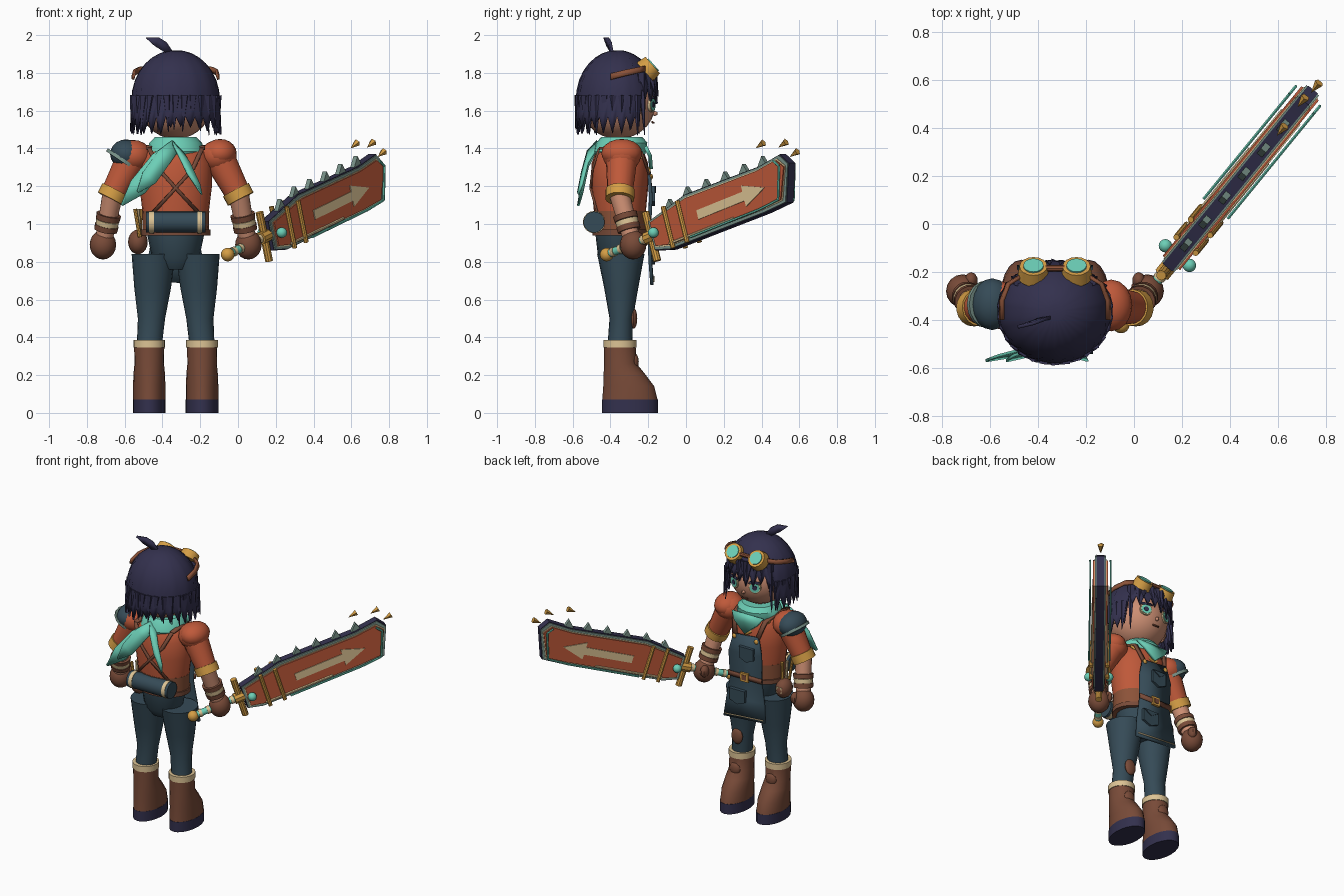
import bpy, bmesh, math, random
from mathutils import Vector, Matrix

random.seed(4)
cube = bpy.data.objects.get("Cube")
if cube:
    bpy.data.objects.remove(cube, do_unlink=True)

CX, CY = -0.33, -0.35
made = []


def material(name, r, g, b):
    m = bpy.data.materials.new(name)
    m.use_nodes = True
    m.diffuse_color = (r, g, b, 1)
    m.node_tree.nodes["Principled BSDF"].inputs["Base Color"].default_value = (r, g, b, 1)
    return m


NAVY = material("navy", 0.033, 0.03, 0.075)
SLATE = material("slate", 0.036, 0.07, 0.095)
BROWN = material("brown leather", 0.19, 0.07, 0.04)
RUST = material("rust", 0.26, 0.085, 0.04)
ORANGE = material("orange cloth", 0.52, 0.1, 0.042)
TEAL = material("teal", 0.15, 0.62, 0.47)
GOLD = material("gold", 0.66, 0.34, 0.06)
CREAM = material("cream", 0.72, 0.55, 0.3)
SKIN = material("skin", 0.6, 0.27, 0.17)
SAGE = material("sage metal", 0.19, 0.29, 0.25)


def finish(name, bm, mat, matrix=None, thick=0):
    if matrix:
        bm.transform(matrix)
    bmesh.ops.recalc_face_normals(bm, faces=bm.faces)
    me = bpy.data.meshes.new(name)
    bm.to_mesh(me)
    bm.free()
    me.materials.append(mat)
    ob = bpy.data.objects.new(name, me)
    bpy.context.collection.objects.link(ob)
    if thick:
        mod = ob.modifiers.new("thickness", "SOLIDIFY")
        mod.thickness, mod.offset = thick, 0
    made.append(ob)
    return ob


def loft(name, rings, mat, seg=20):
    """Stack of ellipses (x, y, z, rx, ry) with closed ends."""
    bm = bmesh.new()
    loops = [[bm.verts.new((x + rx * math.cos(math.tau * i / seg), y + ry * math.sin(math.tau * i / seg), z))
              for i in range(seg)] for x, y, z, rx, ry in rings]
    for a, b in zip(loops, loops[1:]):
        for i in range(seg):
            j = (i + 1) % seg
            bm.faces.new((a[i], a[j], b[j], b[i]))
    bm.faces.new(loops[0])
    bm.faces.new(loops[-1])
    return finish(name, bm, mat)


def ball(name, loc, size, mat, seg=16):
    bm = bmesh.new()
    bmesh.ops.create_uvsphere(bm, u_segments=seg, v_segments=seg // 2 + 2, radius=1)
    return finish(name, bm, mat, Matrix.Translation(loc) @ Matrix.Diagonal((*size, 1)))


def tube(name, a, b, ra, rb, mat, seg=16):
    a, b = Vector(a), Vector(b)
    bm = bmesh.new()
    bmesh.ops.create_cone(bm, cap_ends=True, segments=seg, radius1=ra, radius2=rb, depth=(b - a).length)
    turn = (b - a).to_track_quat("Z", "Y").to_matrix().to_4x4()
    return finish(name, bm, mat, Matrix.Translation((a + b) / 2) @ turn)


def ribbon(name, pts, widths, side, thick, mat):
    bm = bmesh.new()
    side = Vector(side).normalized()
    rows = [(bm.verts.new(Vector(p) - side * w), bm.verts.new(Vector(p) + side * w)) for p, w in zip(pts, widths)]
    for (a, b), (c, d) in zip(rows, rows[1:]):
        bm.faces.new((a, b, d, c))
    return finish(name, bm, mat, thick=thick)


def plate(name, outline, low, high, mat, matrix):
    bm = bmesh.new()
    face = bm.faces.new([bm.verts.new((u, v, low)) for u, v in outline])
    new = bmesh.ops.extrude_face_region(bm, geom=[face])["geom"]
    bmesh.ops.translate(bm, vec=(0, 0, high - low), verts=[g for g in new if isinstance(g, bmesh.types.BMVert)])
    return finish(name, bm, mat, matrix)


# Legs and boots
for s, side in ((-1, "right"), (1, "left")):
    x = CX + s * 0.14
    loft(side + "_sole", [(x, -0.297, z, 0.087, 0.148) for z in (0, 0.07)], NAVY)
    loft(side + "_boot", [(x, -0.297, 0.07, 0.086, 0.146), (x, -0.303, 0.14, 0.086, 0.135),
                          (x, -0.328, 0.21, 0.083, 0.108), (x, -0.347, 0.26, 0.078, 0.086),
                          (x, CY, 0.36, 0.08, 0.083)], BROWN)
    loft(side + "_boot_cuff", [(x, CY, z, 0.084, 0.088) for z in (0.345, 0.385)], CREAM)
    loft(side + "_trouser_leg", [(x, CY, 0.35, 0.066, 0.066), (CX + s * 0.128, -0.343, 0.5, 0.072, 0.062),
                                 (CX + s * 0.122, -0.343, 0.66, 0.097, 0.09),
                                 (CX + s * 0.117, -0.345, 0.84, 0.116, 0.125)], SLATE)
    ball(side + "_boot_pad", (x, -0.272, 0.27), (0.04, 0.022, 0.045), BROWN)
ball("knee_patch", (CX + 0.128, -0.278, 0.5), (0.042, 0.02, 0.055), BROWN)

# Torso
loft("hips", [(CX, CY, 0.76, 0.085, 0.07), (CX, CY, 0.82, 0.125, 0.115), (CX, CY, 0.95, 0.152, 0.13)], SLATE)
loft("waist", [(CX, CY, 0.94, 0.175, 0.136), (CX, CY, 1.07, 0.178, 0.14)], RUST)
loft("belt", [(CX, CY, z, 0.184, 0.145) for z in (0.94, 0.97)], BROWN)
loft("shirt", [(CX, CY, 1.05, 0.174, 0.136), (CX, CY, 1.2, 0.192, 0.15), (CX, CY, 1.32, 0.19, 0.15),
               (CX, CY, 1.4, 0.15, 0.12), (CX, CY, 1.44, 0.08, 0.08)], ORANGE, 24)

# Arms
for s, side in ((-1, "right"), (1, "left")):
    shoulder = Vector((CX + s * 0.225, -0.34, 1.36))
    elbow = Vector((CX + s * 0.335, -0.35, 1.15))
    hand = Vector((CX + s * 0.385, -0.28, 0.89))
    along = lambda t: elbow.lerp(hand, t)
    up = (shoulder - elbow).normalized()
    ball(side + "_shoulder", shoulder, (0.098, 0.1, 0.085), ORANGE)
    tube(side + "_sleeve", elbow, shoulder, 0.066, 0.085, ORANGE)
    tube(side + "_sleeve_band", elbow - up * 0.02, elbow + up * 0.035, 0.077, 0.077, GOLD)
    tube(side + "_forearm", elbow, hand, 0.055, 0.045, SKIN)
    for t, r, m in ((0.38, 0.066, BROWN), (0.5, 0.062, CREAM), (0.6, 0.064, BROWN)):
        tube(side + "_bracer", along(t), along(t + 0.11), r, r - 0.002, m)
    ball(side + "_glove", hand, (0.07, 0.07, 0.078), BROWN)
    ball(side + "_thumb", hand + Vector((-s * 0.035, 0.045, 0.02)), (0.028, 0.035, 0.04), BROWN, 10)
ball("shoulder_pad", (CX - 0.262, -0.335, 1.37), (0.085, 0.108, 0.078), SLATE)
tube("shoulder_pad_rim", (CX - 0.285, -0.335, 1.33), (CX - 0.275, -0.335, 1.345), 0.1, 0.1, SAGE)
ball("shoulder_cap", (CX + 0.235, -0.34, 1.375), (0.088, 0.108, 0.075), ORANGE)

# Straps, crossing on the back
for s in (-1, 1):
    ribbon("back_strap", [(CX + s * 0.14, -0.46, 1.4), (CX + s * 0.09, -0.495, 1.29),
                          (CX, -0.506, 1.19), (CX - s * 0.13, -0.467, 1.05)], [0.012] * 4, (1, 0, 0), 0.012, BROWN)
    ribbon("front_strap", [(CX + s * 0.14, -0.46, 1.4), (CX + s * 0.14, CY, 1.41), (CX + s * 0.12, -0.235, 1.38),
                           (CX + s * 0.085, -0.195, 1.26)], [0.014] * 4, (1, 0, 0), 0.014, BROWN)
    ball("strap_button", (CX + s * 0.085, -0.185, 1.25), (0.016, 0.01, 0.016), GOLD, 10)
    ribbon("collar_trim", [(CX + s * 0.14, -0.262, 1.38), (CX, -0.192, 1.28)], [0.008] * 2, (0, 0, 1), 0.01, GOLD)

# Apron with pockets and buckle
ribbon("apron", [(CX, -0.195, 1.27), (CX, -0.186, 1.15), (CX, -0.195, 0.96), (CX, -0.19, 0.82), (CX, -0.18, 0.69)],
       [0.095, 0.125, 0.12, 0.145, 0.16], (1, 0, -0.08), 0.018, SLATE)
ribbon("apron_stitching", [(CX, -0.17, 0.712), (CX, -0.169, 0.706)], [0.15] * 2, (1, 0, -0.08), 0.005, CREAM)
front = Matrix.Translation((CX, -0.19, 0)) @ Matrix.Rotation(math.pi / 2, 4, "X")
for u, v, w in ((-0.02, 1.15, 0.055), (0.05, 0.84, 0.06)):
    pocket = [(u - w, v + 0.05), (u + w, v + 0.05), (u + w, v - 0.03), (u, v - 0.055), (u - w, v - 0.03)]
    plate("apron_pocket", pocket, -0.025, 0, SLATE, front)
    plate("pocket_flap", [(u - w, v + 0.05), (u + w, v + 0.05), (u, v + 0.015)], -0.031, 0, SLATE, front)
ribbon("apron_belt", [(CX, -0.182, 1.0), (CX, -0.182, 0.968)], [0.128] * 2, (1, 0, 0), 0.012, BROWN)
for size, m, depth in ((0.03, GOLD, -0.02), (0.017, BROWN, -0.023)):
    plate("belt_buckle", [(-size, 0.984 - size), (size, 0.984 - size), (size, 0.984 + size), (-size, 0.984 + size)],
          depth, 0, m, front)

# Bedroll, pouch and tools
for a, b, r, m in ((-0.158, 0.158, 0.056, SLATE), (-0.14, -0.115, 0.059, CREAM), (0.115, 0.14, 0.059, CREAM)):
    tube("bedroll", (CX + a, -0.487, 1.01), (CX + b, -0.487, 1.01), r, r, m, 18)
ball("pouch", (CX - 0.2, -0.33, 0.905), (0.052, 0.065, 0.065), BROWN)
plate("pouch_patch", [(-0.02, 0.89), (0.02, 0.89), (0.02, 0.93), (-0.02, 0.93)], 0, 0.008, CREAM,
      Matrix.Translation((CX - 0.2, -0.27, 0)) @ Matrix.Rotation(math.pi / 2, 4, "X"))
for i, m in enumerate((GOLD, CREAM, GOLD)):
    tube("tool", (CX - 0.19, -0.4 + i * 0.035, 0.93), (CX - 0.215 + i * 0.015, -0.4 + i * 0.035, 1.08), 0.01, 0.01, m, 8)

# Scarf
loft("scarf", [(CX, CY, 1.35, 0.125, 0.125), (CX, CY, 1.385, 0.15, 0.14), (CX, -0.34, 1.43, 0.14, 0.135),
               (CX, -0.34, 1.46, 0.11, 0.11)], TEAL)
ribbon("scarf_front", [(CX, -0.215, 1.41), (CX, -0.19, 1.36), (CX, -0.185, 1.29)], [0.12, 0.085, 0.004],
       (1, 0, 0), 0.02, TEAL)
for dx, z, w in ((-0.285, 1.1, 0.05), (-0.2, 1.17, 0.045), (0.135, 1.16, 0.045)):
    tip = Vector((CX + dx, -0.57, z))
    root = Vector((CX, -0.47, 1.42))
    ribbon("scarf_tail", [root, root.lerp(tip, 0.3) + Vector((0, -0.02, 0.012)),
                          root.lerp(tip, 0.7) + Vector((0, -0.01, 0)), tip],
           [0.03, w, w, 0.006], (0.75, 0, 0.65 * (-1 if dx < 0 else 1) * -1 if dx > 0 else -0.65), 0.012, TEAL)

# Head and face
loft("neck", [(CX, CY, 1.4, 0.06, 0.06), (CX, CY, 1.5, 0.06, 0.06)], SKIN)
ball("head", (CX, -0.36, 1.635), (0.19, 0.198, 0.185), SKIN, 24)
ball("nose", (CX, -0.165, 1.585), (0.012, 0.015, 0.013), SKIN, 8)
ribbon("mouth", [(CX - 0.025, -0.179, 1.54), (CX, -0.172, 1.535), (CX + 0.025, -0.179, 1.54)],
       [0.004] * 3, (0, 0, 1), 0.008, BROWN)
for s in (-1, 1):
    ball("ear", (CX + s * 0.19, -0.35, 1.61), (0.025, 0.035, 0.045), SKIN, 10)
    n = Vector((s * 0.36, 0.93, 0))
    eye = Vector((CX + s * 0.078, -0.182, 1.632))
    for r, d, m in ((0.04, 0.007, CREAM), (0.033, 0.01, TEAL), (0.016, 0.013, NAVY)):
        tube("eye", eye - n * 0.01, eye + n * d, r, r, m)
    across = Vector((0.93, -s * 0.36, 0))
    ribbon("eyelash", [eye + n * 0.01 + Vector((0, 0, h)) for h in (0.03, 0.044)], [0.042, 0.03], across, 0.008, NAVY)

# Hair: a dome with a zigzag rim, high over the face
bm = bmesh.new()
SEG, ROWS = 56, 9
grid = []
for i in range(SEG):
    a = math.tau * i / SEG
    ahead = math.cos(a)
    rim = (1.72 if ahead > 0.62 else 1.57) - (random.uniform(0.05, 0.1) if i % 2 else 0)
    column = []
    for k in range(1, ROWS + 1):
        t = k / ROWS
        h = 1.915 + (rim - 1.915) * t * t
        r = math.sqrt(max(0, 1 - ((h - 1.66) / 0.255) ** 2)) if h > 1.66 else 1 + (1.66 - h) * 0.25
        r *= 1 + 0.012 * (i % 4 == 0)
        column.append(bm.verts.new((CX + 0.228 * r * math.sin(a), -0.365 + 0.21 * r * ahead, h)))
    grid.append(column)
for i in range(SEG):
    p, q = grid[i], grid[(i + 1) % SEG]
    for k in range(ROWS - 1):
        bm.faces.new((p[k], q[k], q[k + 1], p[k + 1]))
bm.faces.new([c[0] for c in grid])
finish("hair_dome", bm, NAVY, thick=0.012)

# Loose locks around the dome
for i in range(30):
    a = math.tau * i / 30
    ahead = math.cos(a)
    top, low = (1.8, 1.67) if ahead > 0.62 else (1.68, 1.49)
    low += random.uniform(-0.02, 0.03)
    if 0.5 < ahead <= 0.75:
        low = 1.47
    d = Vector((0.225 * math.sin(a), 0.21 * ahead, 0))
    base = Vector((CX, -0.365, top)) + d * (0.9 if ahead > 0.62 else 0.97)
    tube("hair_lock", base, Vector((CX + random.uniform(-0.02, 0.02), -0.365, low)) + d * 1.04, 0.026, 0.002, NAVY, 5)
ribbon("cowlick", [(CX - 0.02, -0.39, 1.9), (CX - 0.06, -0.4, 1.94), (CX - 0.1, -0.415, 1.965), (CX - 0.155, -0.43, 1.985)],
       [0.012, 0.025, 0.025, 0.002], (0.45, 0, 0.9), 0.014, NAVY)

# Goggles pushed up on the hair
tilt = Vector((0, 0.75, 0.66))
for s in (-1, 1):
    c = Vector((CX + s * 0.09, -0.195, 1.825))
    tube("goggle_rim", c - tilt * 0.03, c + tilt * 0.025, 0.066, 0.058, GOLD)
    tube("goggle_lens", c, c + tilt * 0.031, 0.044, 0.042, TEAL)
    ribbon("goggle_strap", [c + Vector((s * 0.04, -0.015, 0)), (CX + s * 0.195, -0.25, 1.815),
                            (CX + s * 0.222, -0.32, 1.8), (CX + s * 0.222, -0.4, 1.78)], [0.016] * 4,
           (-s * 0.3, 0, 1), 0.014, RUST)
tube("goggle_bridge", (CX - 0.04, -0.185, 1.835), (CX + 0.04, -0.185, 1.835), 0.014, 0.014, RUST, 8)

# Sword frame: u along the blade, v across it, w out of its flat side
along = Vector((0.633, 0.774, 0.313)).normalized()
out = Vector((0.774, -0.633, 0)).normalized()
S = Matrix((along, out.cross(along), out)).transposed().to_4x4()
S.translation = (0.142, -0.18, 0.935)
P = lambda u, v, w=0: S @ Vector((u, v, w))
blade = [(0.02, 0.075), (0.3, 0.138), (0.83, 0.128), (0.985, 0.147), (1.03, 0.085), (0.955, -0.112),
         (0.8, -0.12), (0.12, -0.112), (0.02, -0.085)]
inset = lambda m: [(0.5 + (u - 0.5) * (1 - 2 * m), 0.01 + (v - 0.01) * (1 - 8 * m)) for u, v in blade]
plate("blade_core", blade, -0.026, 0.026, NAVY, S)
plate("blade_steel", inset(0.004), -0.034, 0.034, SAGE, S)
plate("blade_cream_layer", inset(0.018), -0.038, 0.038, CREAM, S)
plate("blade_panel", inset(0.024), -0.047, 0.047, ORANGE, S)
arrow = [(0.37, -0.022), (0.7, -0.022), (0.7, -0.055), (0.85, 0.004), (0.7, 0.062), (0.7, 0.028), (0.37, 0.028)]
plate("blade_arrow", arrow, -0.052, 0.052, CREAM, S)
for w in (-0.065, 0.065):
    trim = [P(u, v, w) for u, v in ((0.3, -0.098), (0.79, -0.1), (0.93, -0.09), (0.99, 0.08), (0.96, 0.118))]
    for a, b in zip(trim, trim[1:]):
        tube("blade_teal_trim", a, b, 0.007, 0.007, TEAL, 6)
    tube("blade_cream_trim", P(0.14, -0.085, w * 0.75), P(0.6, -0.088, w * 0.75), 0.008, 0.008, CREAM, 6)
    ball("blade_gem", P(0.065, 0, w), (0.028,) * 3, TEAL)
    for u in (0.16, 0.26):
        tube("blade_band", P(u, -0.115, w * 0.8), P(u, 0.115, w * 0.8), 0.013, 0.013, GOLD, 8)
for i in range(6):
    u = 0.14 + i * 0.135
    v = 0.098 if i == 0 else 0.125
    plate("blade_tooth", [(u - 0.03, v - 0.02), (u + 0.055, v), (u + 0.035, v + 0.053)], -0.014, 0.014, SAGE, S)
for p in ((0.614, 0.39, 1.416), (0.70, 0.51, 1.42), (0.757, 0.57, 1.37)):
    d = Vector((0.016, 0.02, 0.014))
    tube("gold_spark", Vector(p) + d, Vector(p) - d, 0.02, 0.001, GOLD, 5)

# Hilt
tube("guard", P(-0.005, -0.135), P(-0.005, 0.135), 0.021, 0.021, GOLD, 10)
tube("guard_block", P(-0.04, 0), P(0.03, 0), 0.035, 0.035, GOLD, 10)
tube("grip", P(-0.31, 0), P(-0.01, 0), 0.022, 0.022, TEAL, 12)
for i in range(5):
    u = -0.285 + i * 0.055
    tube("grip_wrap", P(u, 0), P(u + 0.02, 0), 0.026, 0.026, CREAM, 12)
ball("pommel", P(-0.325, 0), (0.036,) * 3, GOLD)

# Smooth shading with sharp creases
for ob in made:
    ob.select_set(True)
bpy.context.view_layer.objects.active = made[0]
bpy.ops.object.shade_smooth_by_angle(angle=math.radians(35))
